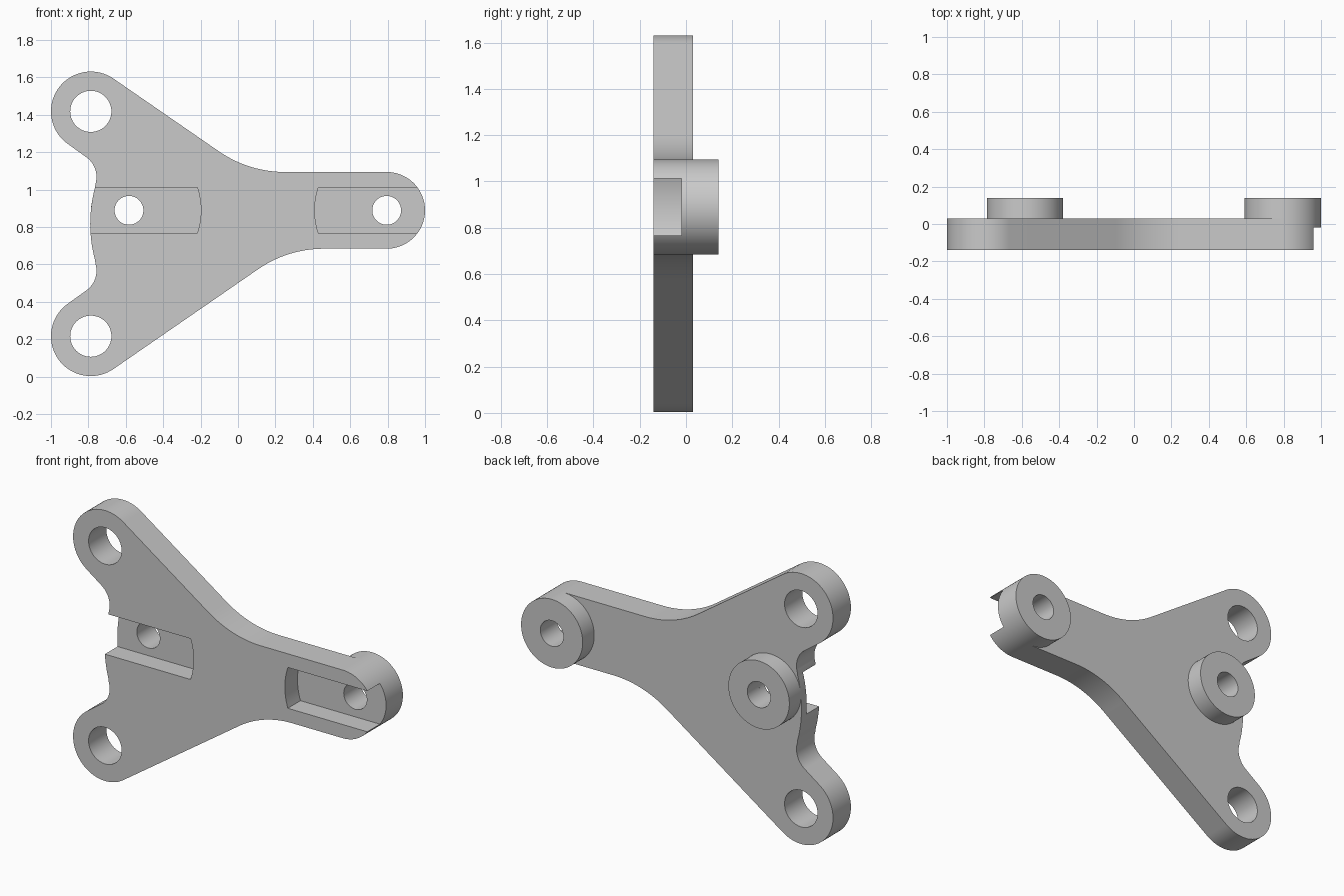
import bpy, bmesh
from math import sin, cos, tan, atan2, radians, degrees, pi
from mathutils import Vector

if "Cube" in bpy.data.objects:
    bpy.data.objects.remove(bpy.data.objects["Cube"], do_unlink=True)

FRONT, FLOOR, BACK, BOSS_BACK = -0.14, -0.02, 0.03, 0.14
MID = 0.817                                   # mid height between the lugs
ARM = 0.889                                   # height of the arm's centre line
LUG_X, LUG_R, LUG_Z = -0.787, 0.213, 1.418
BOSSES = [(-0.583, 0.203), (0.795, 0.205)]    # x and radius

gray = bpy.data.materials.new("Plain gray")
gray.use_nodes = True
gray.diffuse_color = (0.59, 0.59, 0.59, 1)
gray.node_tree.nodes["Principled BSDF"].inputs["Base Color"].default_value = (0.59, 0.59, 0.59, 1)


def arc(cx, cz, r, start, end, n=24):
    angles = [radians(start + (end - start) * i / n) for i in range(n + 1)]
    return [Vector((cx + r * cos(a), cz + r * sin(a))) for a in angles]


def circle(cx, cz, r, n=64):
    return arc(cx, cz, r, 0, 360, n)[:-1]


def fillet(before, corner, after, r):
    """Round a corner between two straight edges."""
    corner = Vector(corner)
    u = (Vector(before) - corner).normalized()
    v = (Vector(after) - corner).normalized()
    half = u.angle(v) / 2
    centre = corner + (u + v).normalized() * (r / sin(half))
    a = corner + u * (r / tan(half)) - centre
    b = corner + v * (r / tan(half)) - centre
    start = atan2(a.y, a.x)
    turn = (atan2(b.y, b.x) - start + pi) % (2 * pi) - pi
    return arc(centre.x, centre.y, r, degrees(start), degrees(start + turn), 14)


def finish(name, bm):
    bmesh.ops.recalc_face_normals(bm, faces=bm.faces)
    mesh = bpy.data.meshes.new(name)
    bm.to_mesh(mesh)
    bm.free()
    mesh.materials.append(gray)
    obj = bpy.data.objects.new(name, mesh)
    bpy.context.collection.objects.link(obj)
    return obj


def join_rings(bm, a, b):
    for i in range(len(a)):
        j = (i + 1) % len(a)
        bm.faces.new((a[i], a[j], b[j], b[i]))


def prism(name, outline, y0, y1):
    bm = bmesh.new()
    near, far = [[bm.verts.new((p.x, y, p.y)) for p in outline] for y in (y0, y1)]
    join_rings(bm, near, far)
    bm.faces.new(near[::-1])
    bm.faces.new(far)
    return finish(name, bm)


def smooth(obj):
    bpy.ops.object.select_all(action="DESELECT")
    obj.select_set(True)
    bpy.context.view_layer.objects.active = obj
    bpy.ops.object.shade_smooth_by_angle(angle=radians(30))


def flip(points):
    return [Vector((p.x, 2 * MID - p.y)) for p in reversed(points)]


# Plate outline: upper lug and the rounded notch beneath it
lug = arc(LUG_X, LUG_Z, LUG_R, 55.4, 235.4, 36)
notch = fillet(lug[-1], (-0.735, 1.119), (-0.764, 1.024), 0.13)
upper = lug + notch
lower = flip(upper)
rim = arc(-0.04, MID, 0.75, 165, 195)

# Arm: flared roots and round tip
slope = tan(radians(34.6))
tip_x, tip_r = BOSSES[1]
top, bottom = ARM + tip_r, ARM - tip_r
low_root, high_root = lower[-1], upper[0]
low_corner = (low_root.x + (bottom - low_root.y) / slope, bottom)
high_corner = (high_root.x + (high_root.y - top) / slope, top)
tip = arc(tip_x, ARM, tip_r, -90, 90, 48)
outline = (upper + rim + lower + fillet(low_root, low_corner, tip[0], 0.62)
           + tip + fillet(tip[-1], high_corner, high_root, 0.62))
plate = prism("bracket_plate", outline, FRONT, BACK)

# Cutters: lug holes, boss holes and open-ended slots
cutters = [prism("lug_hole_cutter", circle(LUG_X, z, 0.11), -0.3, 0.3)
           for z in (LUG_Z, 2 * MID - LUG_Z)]
for x, r in BOSSES:
    cutters.append(prism("boss_hole_cutter", circle(x, ARM, 0.077), -0.3, 0.3))
    side = 1 if x < 0 else -1
    end = [Vector((x + side * (p.x - x), p.y)) for p in arc(x, ARM, 0.385, -18.6, 18.6, 12)]
    outer = x - side * 0.4
    slot = end + [Vector((outer, end[-1].y)), Vector((outer, end[0].y))]
    cutters.append(prism("slot_cutter", slot, -0.3, FLOOR))

bpy.context.view_layer.objects.active = plate
for cutter in cutters:
    mod = plate.modifiers.new("Cut", "BOOLEAN")
    mod.operation, mod.solver, mod.object = "DIFFERENCE", "EXACT", cutter
    bpy.ops.object.modifier_apply(modifier=mod.name)
for cutter in cutters:
    bpy.data.objects.remove(cutter, do_unlink=True)
smooth(plate)

# Bosses: open-fronted rings standing on the back of the plate
for name, (x, r) in zip(("right_boss", "left_boss"), BOSSES):
    bm = bmesh.new()
    rings = [[bm.verts.new((p.x, y, p.y)) for p in circle(x, ARM, rad, 96)]
             for rad, y in ((0.077, BACK), (0.077, BOSS_BACK), (r, BOSS_BACK), (r, BACK))]
    for a, b in zip(rings, rings[1:]):
        join_rings(bm, a, b)
    smooth(finish(name, bm))
